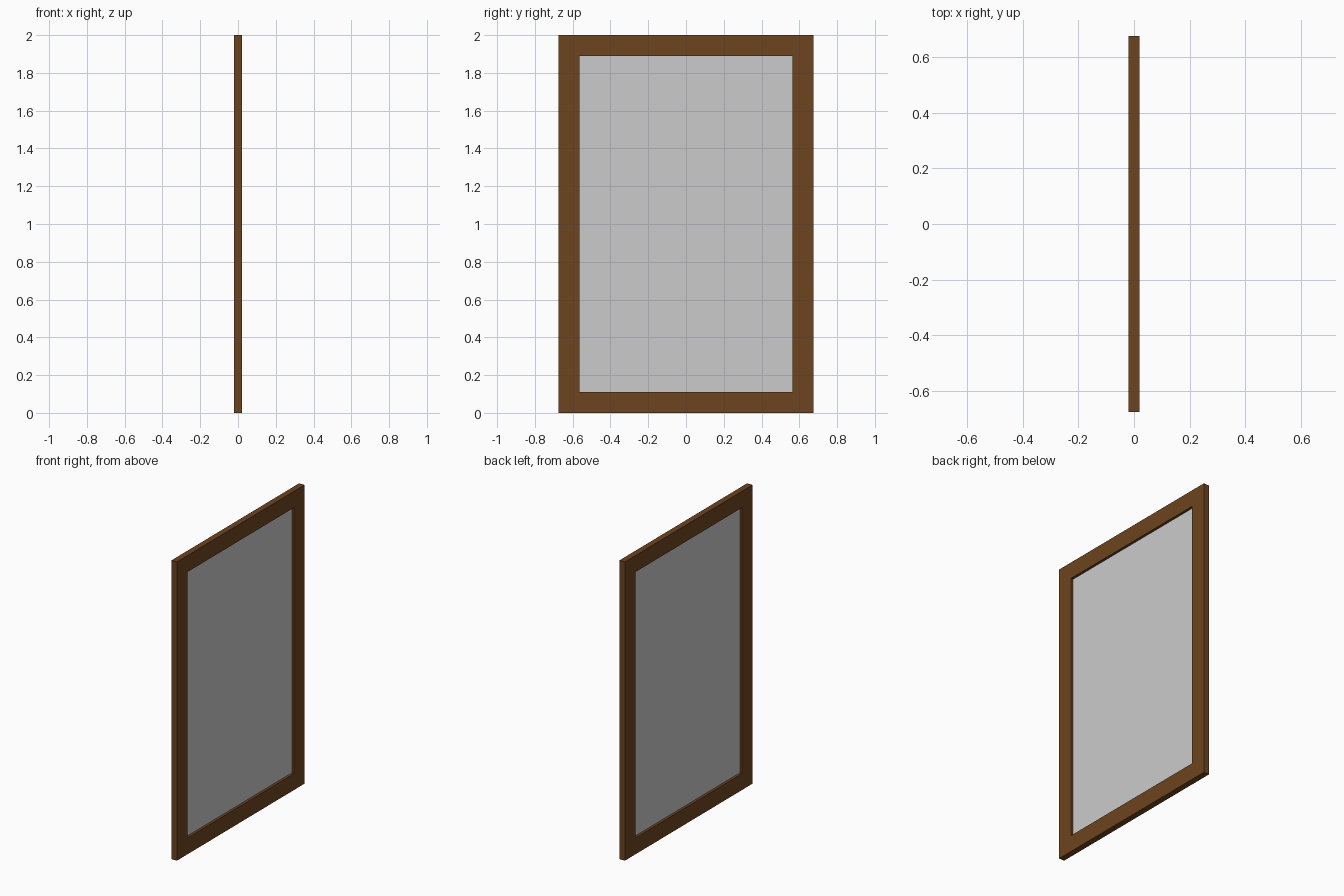
import bpy, bmesh

if "Cube" in bpy.data.objects:
    bpy.data.objects.remove(bpy.data.objects["Cube"])

HALF_W, HEIGHT, BORDER = 0.675, 2.0, 0.11
DEPTH, PANE_DEPTH = 0.04, 0.006


def rect(inset):
    """Corners of the upright rectangle, moved inwards by inset."""
    y, lo, hi = HALF_W - inset, inset, HEIGHT - inset
    return [(-y, lo), (y, lo), (y, hi), (-y, hi)]


def finish(bm, name):
    bmesh.ops.recalc_face_normals(bm, faces=bm.faces)
    mesh = bpy.data.meshes.new(name)
    bm.to_mesh(mesh)
    bm.free()
    obj = bpy.data.objects.new(name, mesh)
    bpy.context.collection.objects.link(obj)
    return obj


# wooden frame: a closed ring swept around the opening
bm = bmesh.new()
h = DEPTH / 2
section = [(h, 0), (h, BORDER), (-h, BORDER), (-h, 0)]
rings = [[bm.verts.new((x, y, z)) for y, z in rect(i)] for x, i in section]
for a, b in zip(rings, rings[1:] + rings[:1]):
    for k in range(4):
        n = (k + 1) % 4
        bm.faces.new((a[k], a[n], b[n], b[k]))
frame = finish(bm, "frame")
wood = bpy.data.materials.new("brown_wood")
wood.diffuse_color = (0.155, 0.058, 0.014, 1)
wood.use_nodes = True
wood.node_tree.nodes["Principled BSDF"].inputs["Base Color"].default_value = wood.diffuse_color
frame.data.materials.append(wood)

# thin grey pane in the middle of the frame depth
bm = bmesh.new()
bmesh.ops.create_cube(bm, size=1)
bmesh.ops.scale(bm, verts=bm.verts, vec=(PANE_DEPTH, 2 * (HALF_W - BORDER), HEIGHT - 2 * BORDER))
bmesh.ops.translate(bm, verts=bm.verts, vec=(0, 0, HEIGHT / 2))
finish(bm, "pane")
